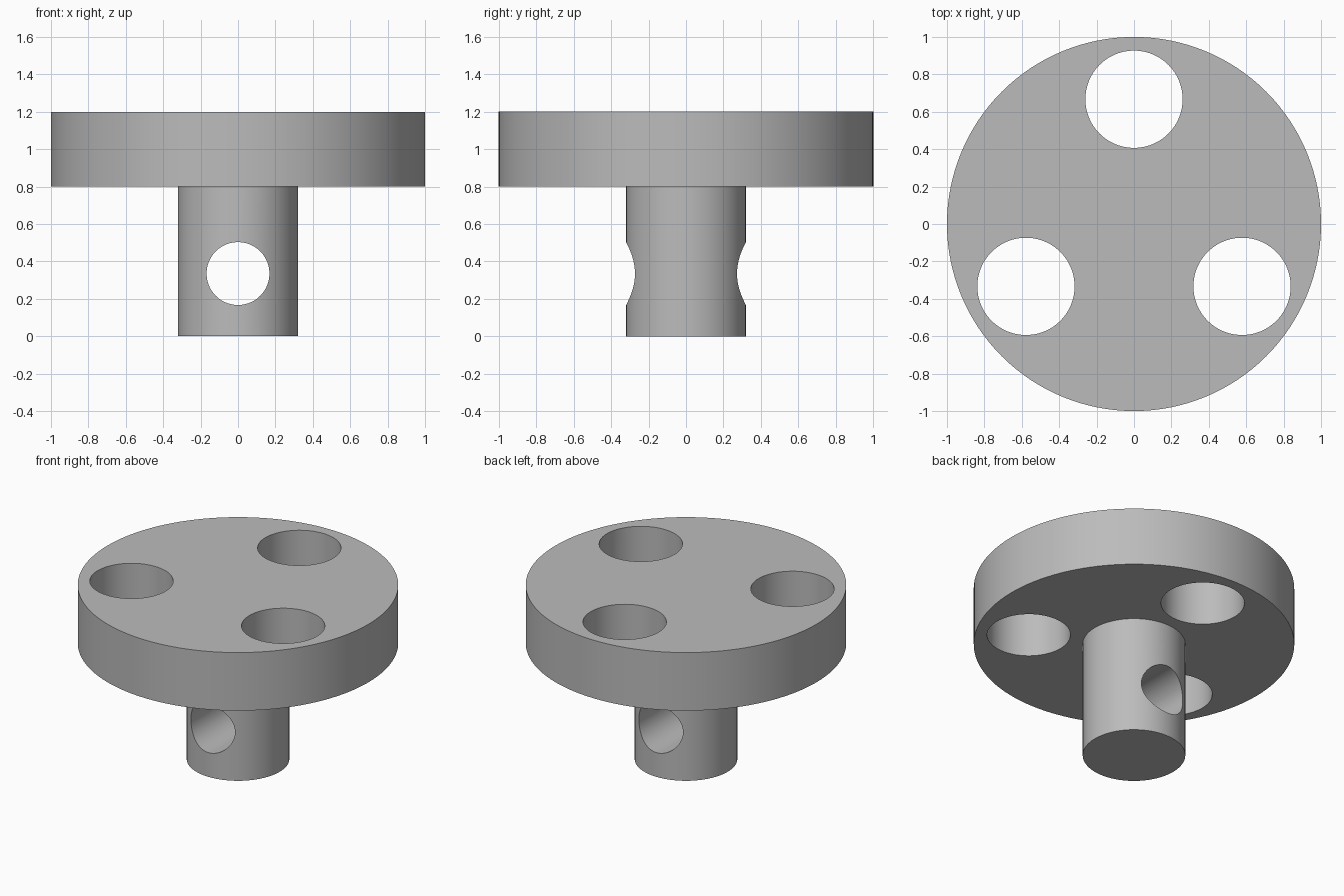
import bpy
from math import radians, sin, cos, pi

default = bpy.data.objects.get("Cube")
if default:
    bpy.data.objects.remove(default, do_unlink=True)

# Single grey material
grey = bpy.data.materials.new("plain_grey")
grey.use_nodes = True
colour = (0.5, 0.5, 0.5, 1)
grey.diffuse_color = colour
grey.node_tree.nodes["Principled BSDF"].inputs["Base Color"].default_value = colour


def cylinder(name, radius, depth, centre, sides=128, tilt=0):
    bpy.ops.mesh.primitive_cylinder_add(
        vertices=sides, radius=radius, depth=depth, location=centre, rotation=(tilt, 0, 0))
    obj = bpy.context.object
    obj.name = name
    obj.data.materials.append(grey)
    return obj


def combine(target, tool, operation):
    mod = target.modifiers.new(operation.lower(), "BOOLEAN")
    mod.operation = operation
    mod.solver = "EXACT"
    mod.object = tool
    bpy.context.view_layer.objects.active = target
    bpy.ops.object.modifier_apply(modifier=mod.name)
    bpy.data.objects.remove(tool, do_unlink=True)


# Wide disc on a narrow shaft, merged into one solid
knob = cylinder("disc_with_shaft", 1.0, 0.4, (0, 0, 1.0))
shaft = cylinder("shaft", 0.32, 0.9, (0, 0, 0.45))
combine(knob, shaft, "UNION")

# Three evenly spaced holes through the disc
for i in range(3):
    angle = radians(90 + 120 * i)
    hole = cylinder("disc_hole", 0.26, 0.8,
                    (0.667 * cos(angle), 0.667 * sin(angle), 1.0), 96)
    combine(knob, hole, "DIFFERENCE")

# Cross hole through the shaft, front to back
cross_hole = cylinder("cross_hole", 0.168, 1.0, (0, 0, 0.335), 96, pi / 2)
combine(knob, cross_hole, "DIFFERENCE")

# Put the origin on the ground and smooth the round walls
bpy.ops.object.select_all(action="DESELECT")
knob.select_set(True)
bpy.context.view_layer.objects.active = knob
bpy.ops.object.transform_apply(location=True, rotation=True, scale=True)
bpy.ops.object.shade_smooth_by_angle(angle=radians(30))
